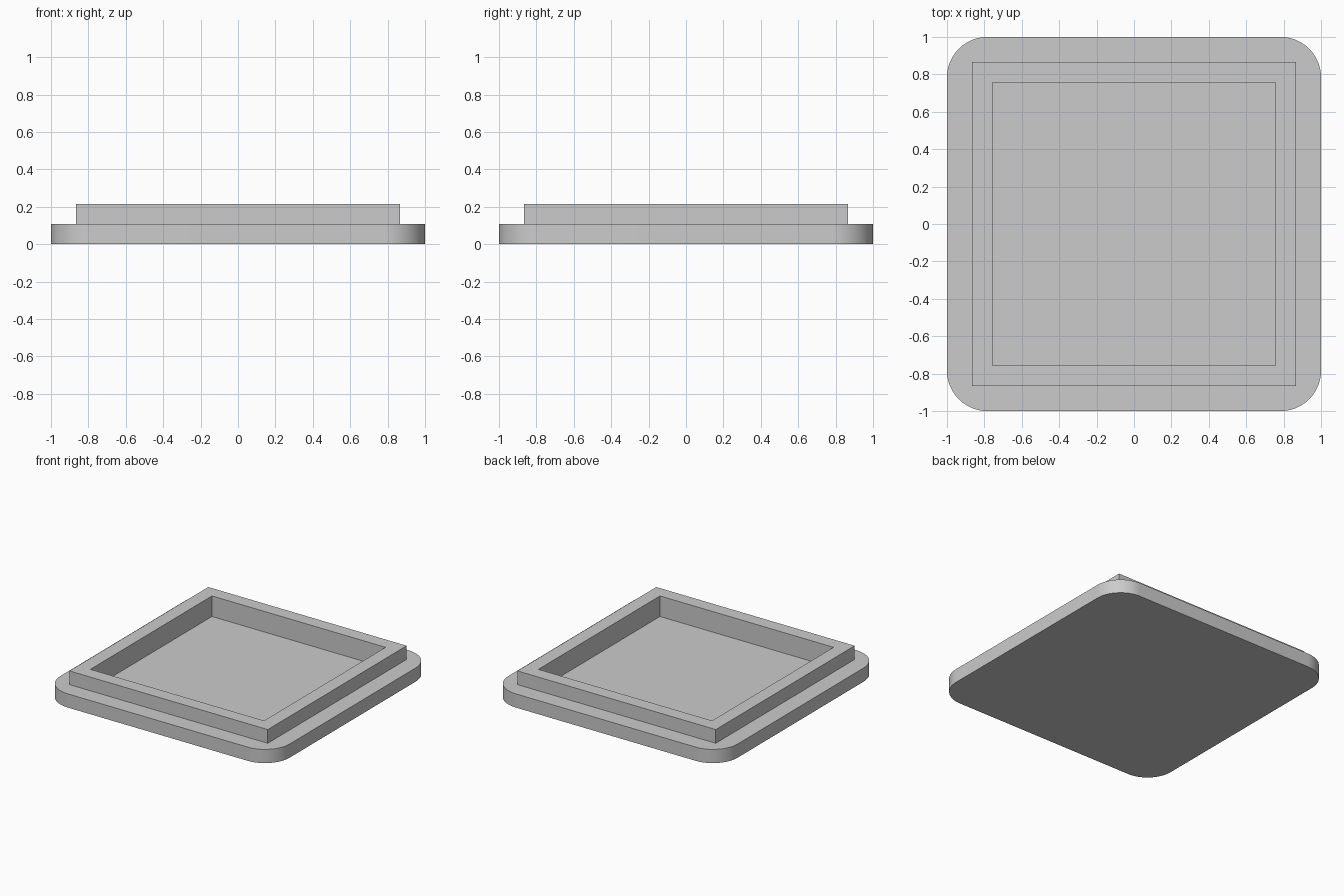
import bpy
import bmesh
from math import radians, sin, cos, pi

cube = bpy.data.objects.get("Cube")
if cube:
    bpy.data.objects.remove(cube, do_unlink=True)

HALF, RADIUS = 1.0, 0.216      # base plate outline
BASE_TOP, TOP = 0.108, 0.216   # plate and lip heights
LIP, POCKET = 0.865, 0.757     # half widths of lip and recess
FLOOR = 0.054                  # recess floor height
STEPS = 24                     # segments per rounded corner

grey = bpy.data.materials.new("light grey")
grey.use_nodes = True
colour = (0.6, 0.6, 0.6, 1)
grey.diffuse_color = colour
grey.node_tree.nodes["Principled BSDF"].inputs["Base Color"].default_value = colour


def outline(half, radius=0):
    """Square outline; every corner has the same number of points."""
    points = []
    for corner in range(4):
        steps = STEPS if radius else 0
        a0 = corner * pi / 2
        sx = 1 if corner in (0, 3) else -1
        sy = 1 if corner < 2 else -1
        for i in range(steps + 1):
            a = a0 + (i / steps if steps else 0) * pi / 2
            points.append((sx * (half - radius) + radius * cos(a),
                           sy * (half - radius) + radius * sin(a)))
    return points


def ring(bm, points, z):
    return [bm.verts.new((x, y, z)) for x, y in points]


def bridge(bm, a, b):
    for i in range(len(a)):
        j = (i + 1) % len(a)
        bm.faces.new((a[i], a[j], b[j], b[i]))


bm = bmesh.new()
# Rounded plate
rounded = outline(HALF, RADIUS)
bottom = ring(bm, rounded, 0)
shoulder = ring(bm, rounded, BASE_TOP)
bm.faces.new(bottom[::-1])
bridge(bm, bottom, shoulder)

# Square raised lip with a recess sunk into the plate
lip_foot = ring(bm, outline(LIP), BASE_TOP)
lip_top = ring(bm, outline(LIP), TOP)
rim = ring(bm, outline(POCKET), TOP)
floor = ring(bm, outline(POCKET), FLOOR)
for low, high in ((lip_foot, lip_top), (lip_top, rim), (rim, floor)):
    bridge(bm, low, high)
bm.faces.new(floor)

# Flat shoulder between the rounded edge and the lip
n = STEPS + 1
for c in range(4):
    for i in range(STEPS):
        bm.faces.new((shoulder[c * n + i], shoulder[c * n + i + 1], lip_foot[c]))
    d = (c + 1) % 4
    bm.faces.new((shoulder[c * n + STEPS], shoulder[d * n], lip_foot[d], lip_foot[c]))

bmesh.ops.recalc_face_normals(bm, faces=bm.faces)
mesh = bpy.data.meshes.new("square_lid")
bm.to_mesh(mesh)
bm.free()
mesh.materials.append(grey)
lid = bpy.data.objects.new("square_lid", mesh)
bpy.context.collection.objects.link(lid)
bpy.context.view_layer.objects.active = lid
lid.select_set(True)
bpy.ops.object.shade_smooth_by_angle(angle=radians(30))
